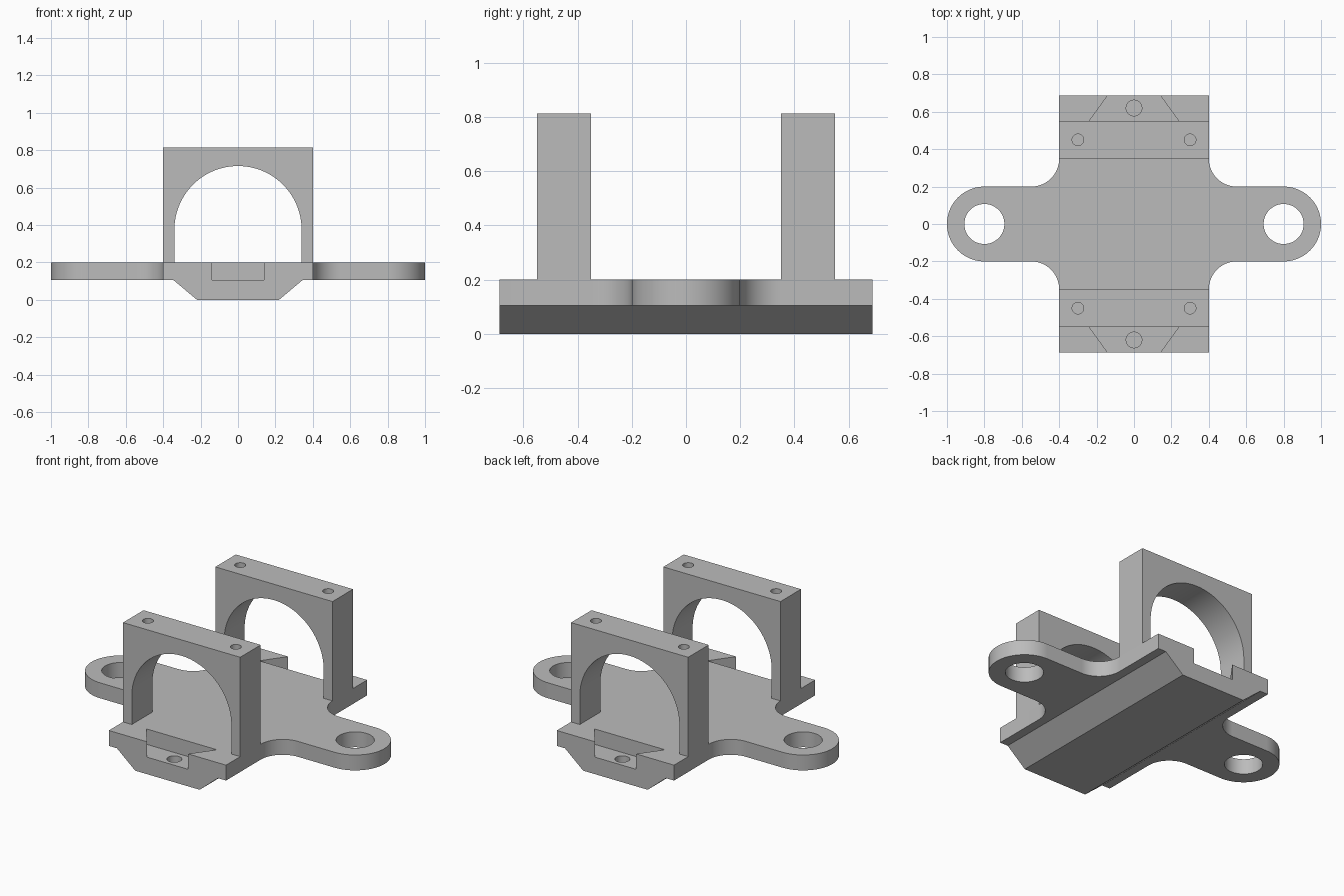
import bpy, bmesh
from math import sin, cos, pi, radians
from mathutils import Vector

cube = bpy.data.objects.get("Cube")
if cube:
    bpy.data.objects.remove(cube, do_unlink=True)

# Single plain grey finish
grey = bpy.data.materials.new("plain_grey")
grey.use_nodes = True
GREY = (0.5, 0.5, 0.5, 1)
grey.diffuse_color = GREY
grey.node_tree.nodes["Principled BSDF"].inputs["Base Color"].default_value = GREY

END = 0.688      # half length in y
HALF = 0.4       # half width of body
PLATE_Z = 0.105  # underside of plate
TOP_Z = 0.2      # top of plate
TOWER_Z = 0.813


def arc(cx, cy, r, start, end, n=24):
    angles = [radians(start + (end - start) * i / n) for i in range(n + 1)]
    return [(cx + r * cos(a), cy + r * sin(a)) for a in angles]


def prism(name, outline, low, high, along="z"):
    """Extrude a 2D outline along z, or an x-z outline along y."""
    place = (lambda u, v, w: (u, v, w)) if along == "z" else (lambda u, v, w: (u, w, v))
    bm = bmesh.new()
    face = bm.faces.new([bm.verts.new(place(u, v, low)) for u, v in outline])
    grown = bmesh.ops.extrude_face_region(bm, geom=[face])
    moved = [g for g in grown["geom"] if isinstance(g, bmesh.types.BMVert)]
    shift = Vector(place(0, 0, high - low))
    bmesh.ops.translate(bm, verts=moved, vec=shift)
    bmesh.ops.recalc_face_normals(bm, faces=bm.faces)
    mesh = bpy.data.meshes.new(name)
    bm.to_mesh(mesh)
    bm.free()
    mesh.materials.append(grey)
    obj = bpy.data.objects.new(name, mesh)
    bpy.context.collection.objects.link(obj)
    return obj


def drill(name, x, y, r, low, high):
    return prism(name, arc(x, y, r, 0, 352.5, 47), low, high)


def finish(obj, cutters=()):
    """Cut the openings, bake the result and smooth the round walls."""
    for cutter in cutters:
        cutter.hide_render = True
        mod = obj.modifiers.new("cut", "BOOLEAN")
        mod.operation = "DIFFERENCE"
        mod.solver = "EXACT"
        mod.object = cutter
    bpy.context.view_layer.update()
    graph = bpy.context.evaluated_depsgraph_get()
    baked = bpy.data.meshes.new_from_object(obj.evaluated_get(graph))
    obj.modifiers.clear()
    obj.data = baked
    for cutter in cutters:
        bpy.data.objects.remove(cutter, do_unlink=True)
    bpy.ops.object.select_all(action="DESELECT")
    obj.select_set(True)
    bpy.context.view_layer.objects.active = obj
    bpy.ops.object.shade_smooth_by_angle(angle=radians(30))


# Cross-shaped base plate with filleted corners and rounded lugs
right_half = ([(HALF, -END)] + arc(0.55, -0.35, 0.15, 180, 90)
              + arc(0.8, 0, 0.2, -90, 90, 48)
              + arc(0.55, 0.35, 0.15, 270, 180) + [(HALF, END)])
outline = right_half + [(-x, -y) for x, y in right_half]
plate = prism("base_plate", outline, PLATE_Z, TOP_Z)
cuts = [drill("lug_hole", s * 0.8, 0, 0.107, 0, 0.4) for s in (-1, 1)]

# Dovetail notch at each end of the plate
for s in (-1, 1):
    slope = 0.1 / (END - 0.55)
    out = 0.02
    notch = [(-0.24, s * 0.55), (0.24, s * 0.55),
             (0.14 - slope * out, s * (END + out)),
             (-0.14 + slope * out, s * (END + out))]
    cuts.append(prism("notch", notch, 0.05, 0.3))
finish(plate, cuts)

# Tapered keel under the plate, with a blind hole in each notch floor
keel = prism("keel", [(-0.22, 0), (0.22, 0), (0.345, PLATE_Z), (-0.345, PLATE_Z)],
             -END, END, along="y")
finish(keel, [drill("pin_hole", 0, s * 0.62, 0.042, 0.03, 0.2) for s in (-1, 1)])

# Arched towers with two blind screw holes in each top
arch = ([(HALF, TOP_Z), (HALF, TOWER_Z), (-HALF, TOWER_Z), (-HALF, TOP_Z), (-0.34, TOP_Z)]
        + arc(0, 0.375, 0.34, 180, 0, 64) + [(0.34, TOP_Z)])
for name, s in (("front_tower", -1), ("back_tower", 1)):
    low, high = sorted((s * 0.35, s * 0.55))
    tower = prism(name, arch, low, high, along="y")
    finish(tower, [drill("screw_hole", x, s * 0.45, 0.031, 0.68, 0.9) for x in (-0.3, 0.3)])
